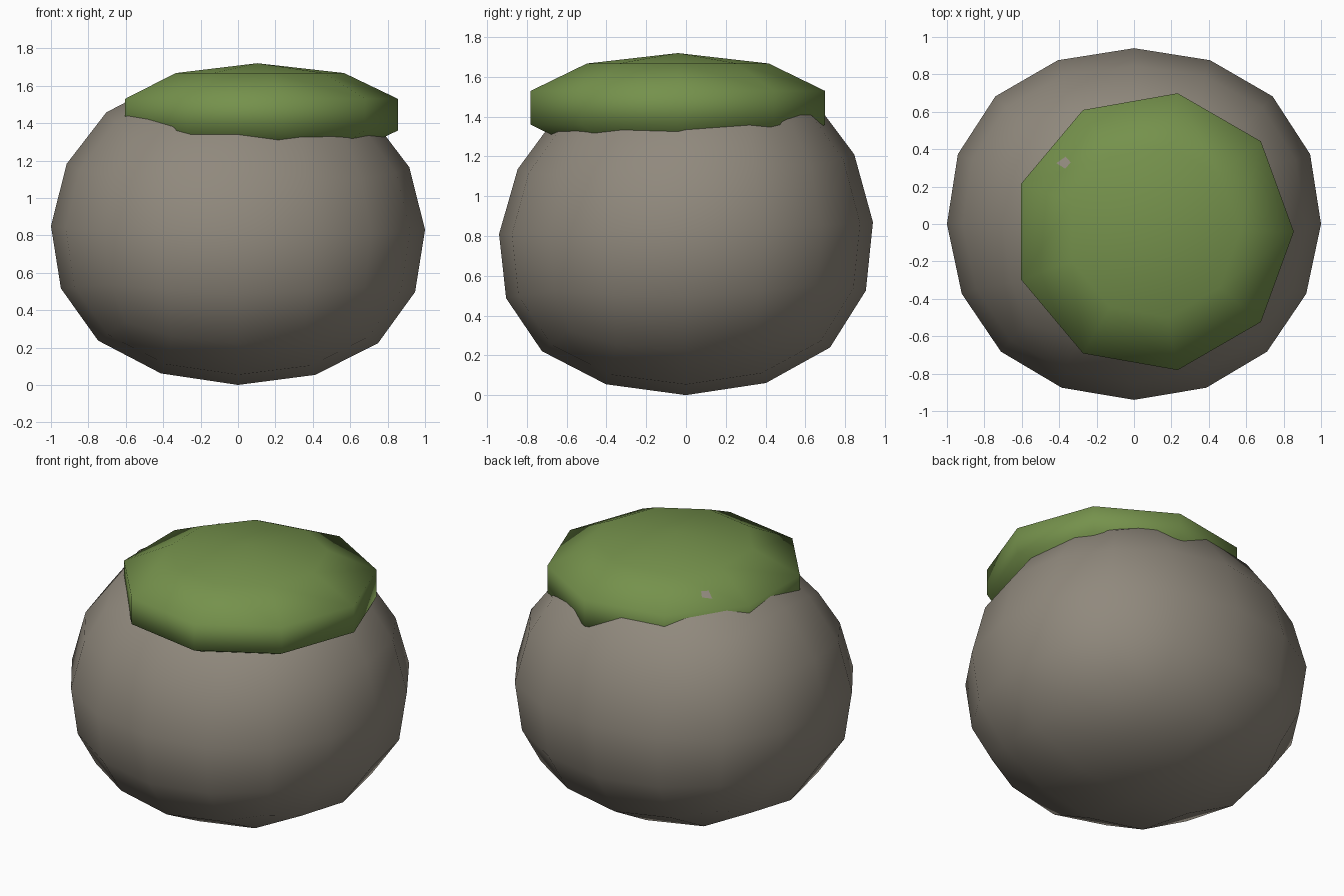
import bpy, bmesh, math
from mathutils import Matrix

cube = bpy.data.objects.get("Cube")
if cube:
    bpy.data.objects.remove(cube, do_unlink=True)


def material(name, rgb):
    mat = bpy.data.materials.new(name)
    mat.use_nodes = True
    mat.diffuse_color = (*rgb, 1)
    bsdf = mat.node_tree.nodes["Principled BSDF"]
    bsdf.inputs["Base Color"].default_value = (*rgb, 1)
    bsdf.inputs["Roughness"].default_value = 0.9
    return mat


def add_object(name, bm, mat):
    """Turn a bmesh into a smooth-shaded object of one material."""
    for face in bm.faces:
        face.smooth = True
    mesh = bpy.data.meshes.new(name)
    bm.to_mesh(mesh)
    bm.free()
    mesh.materials.append(mat)
    obj = bpy.data.objects.new(name, mesh)
    bpy.context.collection.objects.link(obj)
    return obj


stone = material("warm grey stone", (0.28, 0.25, 0.205))
moss = material("moss green", (0.178, 0.285, 0.072))

# Boulder: a rounded cube, subdivided twice
bm = bmesh.new()
bmesh.ops.create_cube(bm, size=2)
source = add_object("boulder", bm, stone)
source.modifiers.new("round", 'SUBSURF').levels = 2
bpy.context.view_layer.update()
bm = bmesh.new()
bm.from_object(source, bpy.context.evaluated_depsgraph_get())
bpy.data.objects.remove(source, do_unlink=True)

# Size it, then make it broader at the foot and back, and higher at the back
reach = max(v.co.z for v in bm.verts)
for v in bm.verts:
    x, y, z = v.co / reach
    y *= 0.94
    z *= 0.84
    v.co = (x * (1 + 0.03 * y - 0.05 * z),
            y * (1 - 0.1 * z),
            0.835 + z + y * (0.032 + 0.03 * z) - 0.01 * x)
low = min(v.co.z for v in bm.verts)
bmesh.ops.translate(bm, verts=bm.verts, vec=(0, 0, -low))
add_object("boulder", bm, stone)

# Flattened nine-sided moss cap sitting off-centre on top
bm = bmesh.new()
bmesh.ops.create_uvsphere(bm, u_segments=9, v_segments=5, radius=1)
bm.transform(Matrix.Translation((0.103, -0.041, 1.445))
             @ Matrix.Diagonal((0.79, 0.79, 0.275, 1))
             @ Matrix.Rotation(-math.pi / 2, 4, 'Z'))
add_object("moss_cap", bm, moss)
